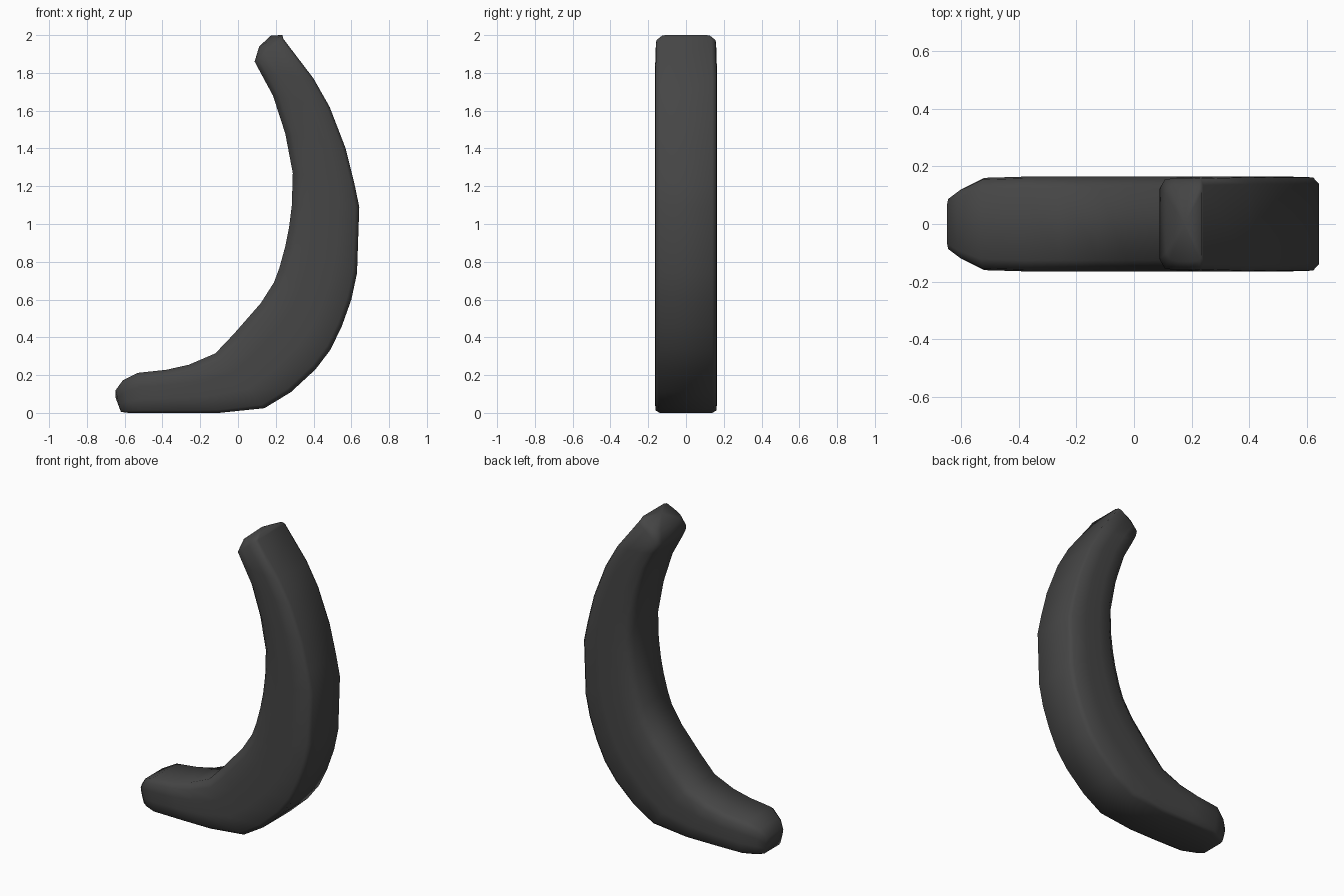
import bpy, bmesh
from mathutils import Vector

if "Cube" in bpy.data.objects:
    bpy.data.objects.remove(bpy.data.objects["Cube"])

# Stations along the curved body: outer x, z, inner x, z, half width in y
STATIONS = [
    (-.62, .005, -.648, .12, .09), (-.58, 0, -.61, .172, .12),
    (-.50, 0, -.53, .212, .16), (-.30, 0, -.38, .228, .165),
    (-.10, 0, -.26, .255, .165), (.14, .025, -.12, .315, .165),
    (.28, .11, -.02, .42, .165), (.41, .23, .12, .58, .165),
    (.49, .335, .19, .69, .165), (.55, .46, .22, .77, .165),
    (.60, .60, .25, .88, .165), (.63, .74, .27, .98, .165),
    (.642, 1.09, .285, 1.10, .165), (.615, 1.22, .29, 1.27, .165),
    (.57, 1.40, .25, 1.48, .165), (.485, 1.62, .185, 1.68, .165),
    (.40, 1.77, .12, 1.80, .165), (.24, 1.98, .088, 1.86, .16),
    (.235, 2.0, .112, 1.94, .13),
]
# Half cross-section: (position from outer to inner, fraction of half width)
HALF = [(0, .84), (.06, .98), (.35, 1), (.65, 1), (.88, .96), (1, .76)]
SECTION = HALF + [(t, -w) for t, w in reversed(HALF)]

bm = bmesh.new()
rings = []
for ox, oz, ix, iz, hw in STATIONS:
    o, i = Vector((ox, 0, oz)), Vector((ix, 0, iz))
    ring = []
    for t, w in SECTION:
        p = o.lerp(i, t)
        ring.append(bm.verts.new((p.x, w * hw, p.z)))
    rings.append(ring)

# Skin between stations
n = len(SECTION)
for a, b in zip(rings, rings[1:]):
    for k in range(n):
        bm.faces.new((a[k], a[(k + 1) % n], b[(k + 1) % n], b[k]))

# Slightly domed end caps
for ring, tip in ((rings[0], (-.648, 0, .08)), (rings[-1], (.175, 0, 1.998))):
    c = bm.verts.new(tip)
    for k in range(n):
        bm.faces.new((ring[k], ring[(k + 1) % n], c))
bmesh.ops.recalc_face_normals(bm, faces=bm.faces)

me = bpy.data.meshes.new("curved_body")
bm.to_mesh(me)
bm.free()
body = bpy.data.objects.new("curved_body", me)
bpy.context.collection.objects.link(body)

mat = bpy.data.materials.new("dark grey")
mat.diffuse_color = (.06, .06, .06, 1)
mat.use_nodes = True
mat.node_tree.nodes["Principled BSDF"].inputs["Base Color"].default_value = mat.diffuse_color
me.materials.append(mat)

bpy.context.view_layer.objects.active = body
body.select_set(True)
bpy.ops.object.shade_smooth()
